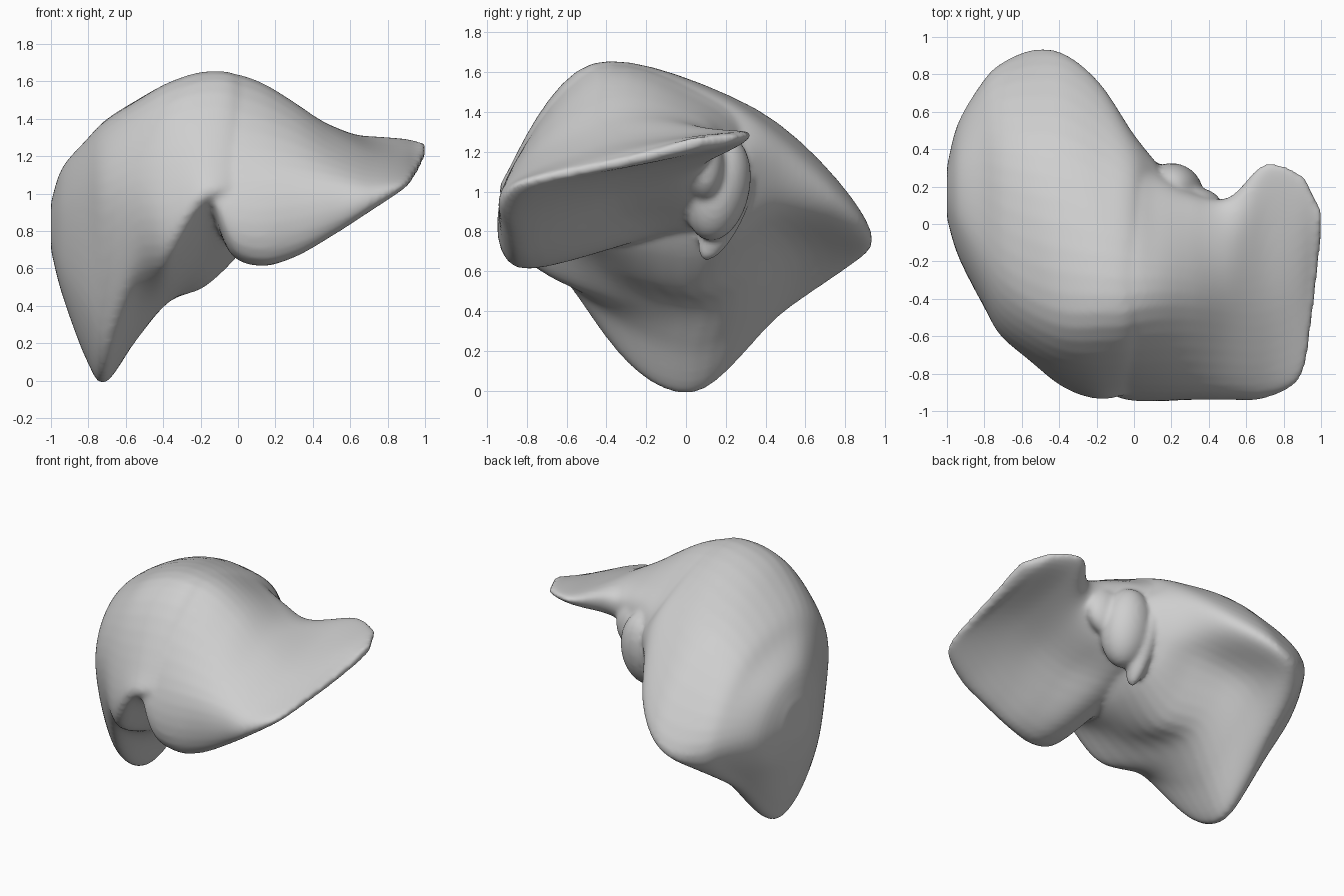
import bpy
import bmesh
from mathutils import Matrix, Vector

AROUND = 7   # curve steps between section points
ALONG = 6    # curve steps between sections

cube = bpy.data.objects.get("Cube")
if cube:
    bpy.data.objects.remove(cube, do_unlink=True)

# Each section: x, then (y, z) of
# lower front edge, front, crown, rear shoulder, rear, rear underside, keel
RIGHT_LOBE = [
    (-1.0, (.04, .76), (.04, .88), (.13, .95), (.25, .93), (.31, .82), (.25, .72), (.12, .7)),
    (-.94, (-.13, .6), (-.16, .94), (.02, 1.13), (.33, 1.07), (.54, .82), (.4, .58), (.06, .46)),
    (-.81, (-.33, .4), (-.42, 1.0), (-.16, 1.28), (.4, 1.18), (.76, .8), (.46, .45), (.03, .11)),
    (-.71, (-.38, .25), (-.6, .98), (-.3, 1.37), (.4, 1.28), (.86, .76), (.45, .36), (.03, -.01)),
    (-.54, (-.62, .57), (-.73, 1.07), (-.41, 1.48), (.38, 1.37), (.93, .76), (.57, .6), (.05, .22)),
    (-.37, (-.77, .63), (-.83, 1.08), (-.47, 1.58), (.36, 1.41), (.91, .83), (.52, .74), (.1, .42)),
    (-.18, (-.84, .89), (-.88, 1.13), (-.47, 1.64), (.27, 1.45), (.75, .98), (.44, .82), (0, .5)),
    (0, (-.79, .92), (-.85, 1.13), (-.46, 1.62), (.17, 1.46), (.47, 1.18), (.36, .88), (0, .67)),
    (.12, (-.7, 1.0), (-.76, 1.1), (-.35, 1.48), (.1, 1.34), (.32, 1.2), (.25, .95), (0, .85)),
]
LEFT_LOBE = [
    (-.14, (-.82, .94), (-.86, 1.1), (-.46, 1.58), (.1, 1.36), (.2, 1.2), (.15, .95), (-.2, .9)),
    (-.04, (-.85, .69), (-.89, 1.07), (-.46, 1.625), (.15, 1.46), (.36, 1.22), (.25, .87), (-.15, .79)),
    (.12, (-.85, .62), (-.9, 1.07), (-.44, 1.58), (.07, 1.45), (.28, 1.24), (.23, .87), (-.15, .79)),
    (.3, (-.85, .66), (-.9, 1.07), (-.44, 1.47), (0, 1.41), (.17, 1.27), (.12, .97), (-.3, .88)),
    (.5, (-.86, .77), (-.9, 1.06), (-.47, 1.32), (-.1, 1.36), (.13, 1.28), (.05, 1.1), (-.35, .99)),
    (.7, (-.85, .9), (-.89, 1.04), (-.47, 1.22), (0, 1.29), (.31, 1.3), (.2, 1.2), (-.3, 1.08)),
    (.89, (-.74, 1.03), (-.79, 1.07), (-.4, 1.18), (0, 1.27), (.25, 1.29), (.18, 1.22), (-.3, 1.12)),
    (.95, (-.46, 1.1), (-.5, 1.13), (-.3, 1.18), (0, 1.26), (.16, 1.28), (.12, 1.22), (-.2, 1.14)),
    (1.0, (-.06, 1.2), (-.07, 1.22), (-.02, 1.25), (.02, 1.27), (.07, 1.27), (.06, 1.23), (0, 1.21)),
]


def spline(a, b, c, d, t):
    """Smooth curve from b to c."""
    return 0.5 * (2 * b + (c - a) * t + (2 * a - 5 * b + 4 * c - d) * t ** 2
                  + (3 * b - a - 3 * c + d) * t ** 3)


def smooth_ring(section):
    x, *pairs = section
    pts = [Vector((x, y, z)) for y, z in pairs]
    n = len(pts)
    return [spline(pts[i - 1], pts[i], pts[(i + 1) % n], pts[(i + 2) % n], s / AROUND)
            for i in range(n) for s in range(AROUND)]


def loft(bm, sections):
    """Skin a closed smooth body through the sections."""
    rings = [smooth_ring(s) for s in sections]
    last = len(rings) - 1
    dense = []
    for i in range(last):
        four = [rings[max(0, min(last, i + k))] for k in (-1, 0, 1, 2)]
        for s in range(ALONG):
            dense.append([spline(*p, s / ALONG) for p in zip(*four)])
    dense.append(rings[-1])
    loops = [[bm.verts.new(p) for p in ring] for ring in dense]
    for low, high in zip(loops, loops[1:]):
        for j in range(len(low)):
            bm.faces.new((low[j - 1], low[j], high[j], high[j - 1]))
    bm.faces.new(loops[0])
    bm.faces.new(loops[-1])


def lump(bm, centre, radii, tilt=0):
    """Add a tilted ellipsoid."""
    matrix = (Matrix.Translation(centre) @ Matrix.Rotation(tilt, 4, 'X')
              @ Matrix.Diagonal((*radii, 1)))
    bmesh.ops.create_icosphere(bm, subdivisions=4, radius=1, matrix=matrix)


# The two main lobes, plus the small rear lobe, its bridge and the vessel ridge
bm = bmesh.new()
loft(bm, RIGHT_LOBE)
loft(bm, LEFT_LOBE)
lump(bm, (.2, .16, 1.02), (.17, .16, .27), -.2)
lump(bm, (.3, .1, 1.12), (.17, .1, .17))
lump(bm, (.1, .2, .89), (.07, .09, .26), -.45)
bmesh.ops.recalc_face_normals(bm, faces=bm.faces)
mesh = bpy.data.meshes.new("liver")
bm.to_mesh(mesh)
bm.free()
liver = bpy.data.objects.new("liver", mesh)
bpy.context.collection.objects.link(liver)

# Plain grey surface
grey = bpy.data.materials.new("plain_grey")
grey.use_nodes = True
colour = (.62, .62, .62, 1)
grey.diffuse_color = colour
grey.node_tree.nodes["Principled BSDF"].inputs["Base Color"].default_value = colour
mesh.materials.append(grey)

# Fuse the overlapping bodies and soften the seams
fuse = liver.modifiers.new("fuse", 'REMESH')
fuse.mode = 'VOXEL'
fuse.voxel_size = 0.016
fuse.use_smooth_shade = True
soften = liver.modifiers.new("soften", 'SMOOTH')
soften.factor = 0.5
soften.iterations = 8
